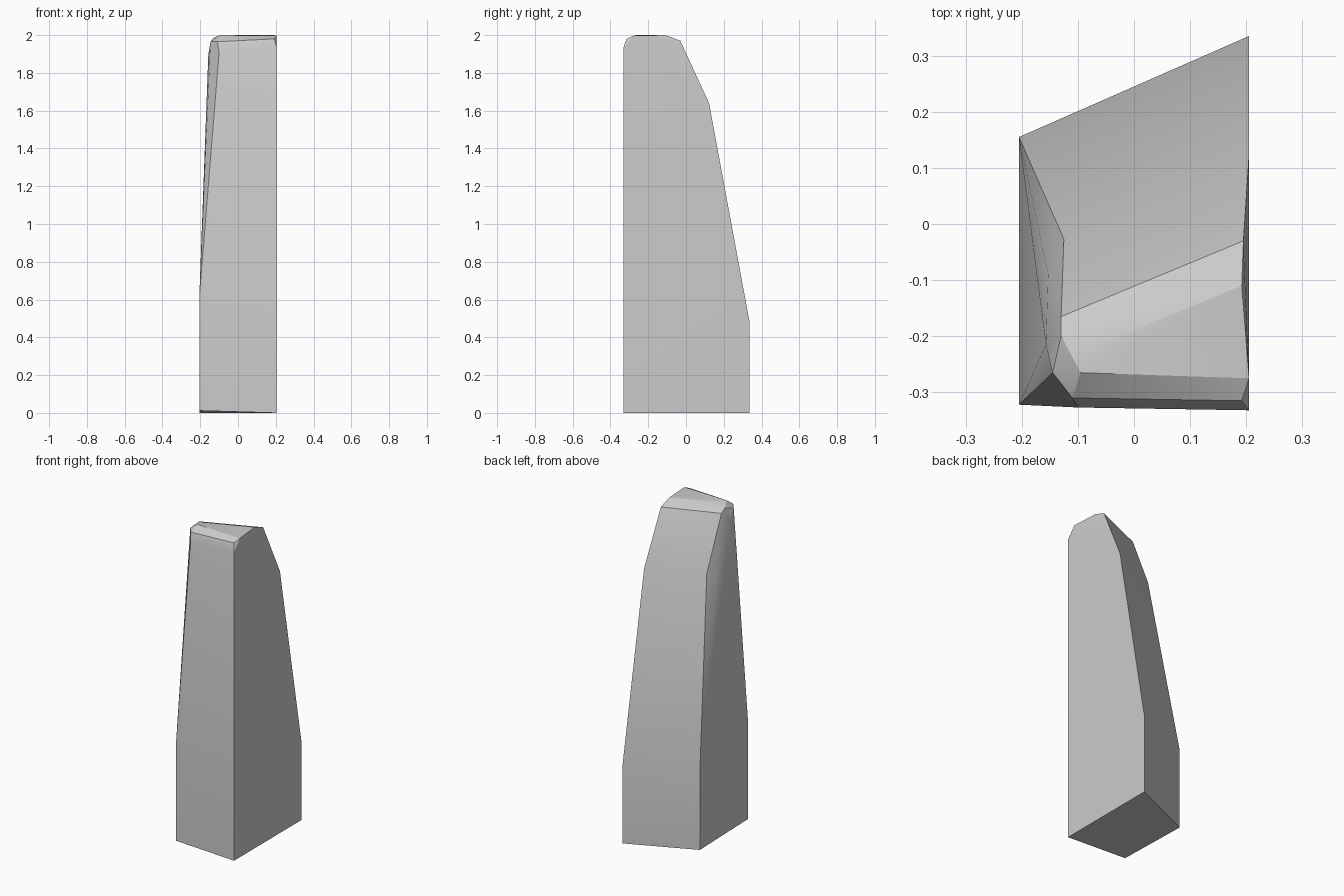
import bpy, bmesh, math

cube = bpy.data.objects.get("Cube")
if cube:
    bpy.data.objects.remove(cube, do_unlink=True)

# Single stone colour
stone = bpy.data.materials.new("stone_grey")
stone.use_nodes = True
grey = (0.6, 0.6, 0.6, 1)
stone.diffuse_color = grey
stone.node_tree.nodes["Principled BSDF"].inputs["Base Color"].default_value = grey

# Footprint and the tops of the upright lower walls
base = [(.205, -.332, 0), (.205, .335, 0), (-.205, .155, 0), (-.205, -.322, .012)]
walls = [(.205, .335, .49), (-.205, .155, .5), (-.205, -.322, .61)]
# Tapered back ridge and the narrow chamfer beside it
back = [(.205, .122, 1.64), (-.125, -.027, 1.64), (-.153, -.09, 1.66), (-.157, -.215, 1.9)]
# Worn crown: flat left end, rounded right end
crown_left = [(.205, -.332, 1.93), (.192, -.315, 1.98), (.205, -.275, 1.997),
              (.192, -.11, 2), (.195, -.03, 1.97)]
crown_right = [(-.1, -.327, 1.91), (-.11, -.31, 1.965), (-.145, -.265, 1.965),
               (-.095, -.265, 2), (-.075, -.22, 2), (-.13, -.2, 1.985),
               (-.13, -.165, 1.965)]

# The convex block is the hull of its corners
bm = bmesh.new()
for point in base + walls + back + crown_left + crown_right:
    bm.verts.new(point)
hull = bmesh.ops.convex_hull(bm, input=bm.verts[:])
loose = [v for v in bm.verts if not v.link_faces]
bmesh.ops.delete(bm, geom=loose, context="VERTS")
bmesh.ops.dissolve_limit(bm, angle_limit=math.radians(1), verts=bm.verts[:], edges=bm.edges[:])
bmesh.ops.recalc_face_normals(bm, faces=bm.faces[:])

mesh = bpy.data.meshes.new("stone_block")
bm.to_mesh(mesh)
bm.free()
mesh.materials.append(stone)
block = bpy.data.objects.new("stone_block", mesh)
bpy.context.collection.objects.link(block)

# Soft shading over the shallow worn edges
bpy.ops.object.select_all(action="DESELECT")
block.select_set(True)
bpy.context.view_layer.objects.active = block
bpy.ops.object.shade_smooth_by_angle(angle=math.radians(20))
